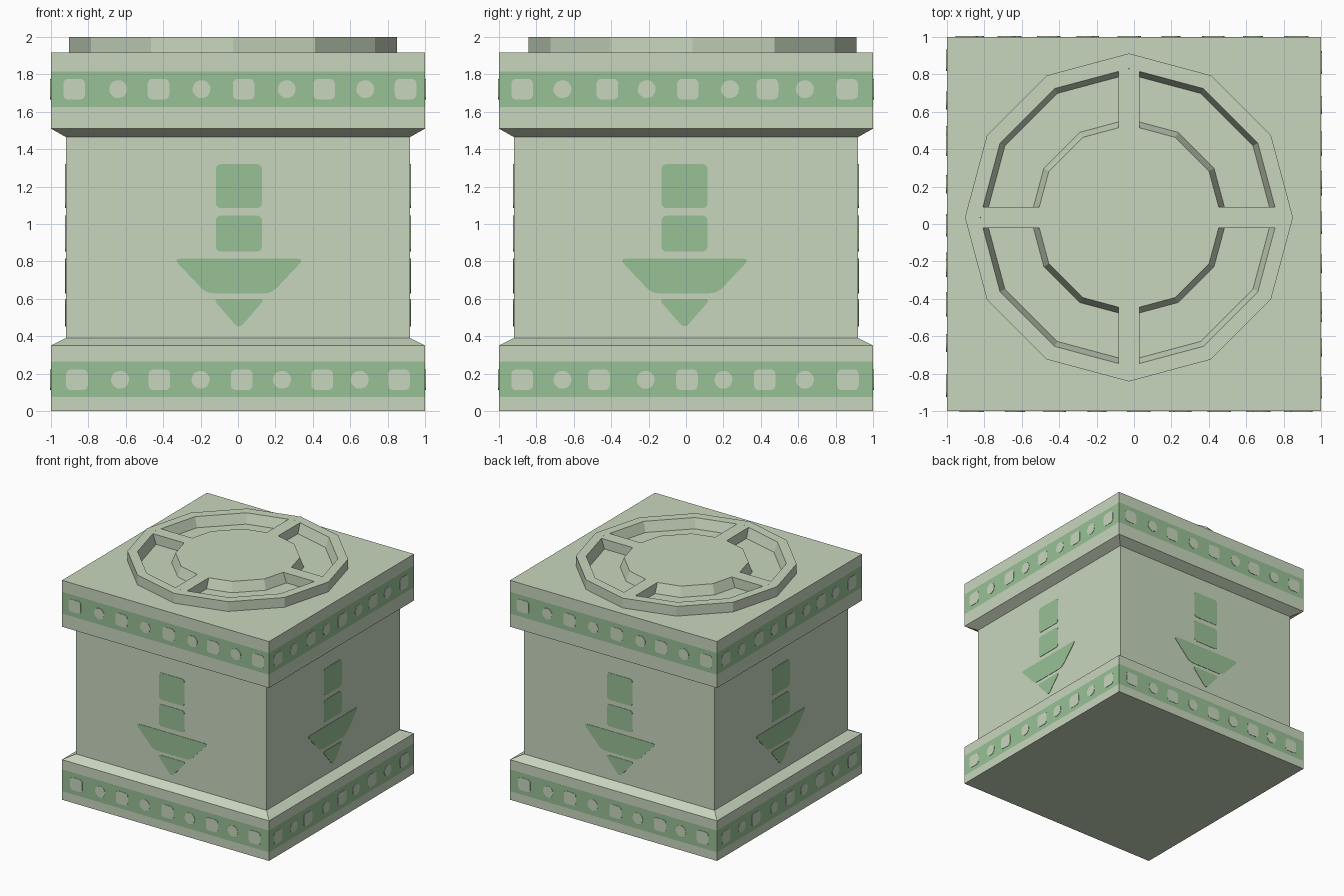
import bpy, bmesh, math
from mathutils import Vector, Matrix

if "Cube" in bpy.data.objects:
    bpy.data.objects.remove(bpy.data.objects["Cube"])


def srgb(r, g, b):
    def lin(c):
        c /= 255
        return c / 12.92 if c <= 0.04045 else ((c + 0.055) / 1.055) ** 2.4
    return (lin(r), lin(g), lin(b), 1)


def material(name, colour):
    m = bpy.data.materials.new(name)
    m.diffuse_color = colour
    m.use_nodes = True
    m.node_tree.nodes["Principled BSDF"].inputs["Base Color"].default_value = m.diffuse_color
    return m


STONE = material("pale_sage_stone", srgb(200, 214, 190))
GREEN = material("leaf_green_paint", srgb(153, 193, 150))


def finish(bm, name, *mats):
    bmesh.ops.recalc_face_normals(bm, faces=bm.faces)
    me = bpy.data.meshes.new(name)
    bm.to_mesh(me)
    bm.free()
    for m in mats:
        me.materials.append(m)
    ob = bpy.data.objects.new(name, me)
    bpy.context.collection.objects.link(ob)
    return ob


def lathe(profile, sides, phase=0.0, centre=(0, 0), hoop=False):
    """Turn (radius, z) points round a vertical axis; a hoop closes on itself, else it is capped."""
    bm = bmesh.new()
    angles = [phase + math.tau * i / sides for i in range(sides)]
    rings = [[bm.verts.new((centre[0] + r * math.cos(a), centre[1] + r * math.sin(a), z))
              for a in angles] for r, z in profile]
    pairs = list(zip(rings, rings[1:]))
    if hoop:
        pairs.append((rings[-1], rings[0]))
    else:
        bm.faces.new(rings[0])
        bm.faces.new(rings[-1])
    for a, b in pairs:
        for i in range(sides):
            j = (i + 1) % sides
            bm.faces.new((a[i], a[j], b[j], b[i]))
    return bm


def rounded(points, cut, steps=4):
    """Round the corners of a polygon, starting each curve 'cut' away from the corner."""
    pts = [Vector(p) for p in points]
    out = []
    for i, p in enumerate(pts):
        a = p + (pts[i - 1] - p).normalized() * cut
        b = p + (pts[(i + 1) % len(pts)] - p).normalized() * cut
        for s in range(steps + 1):
            t = s / steps
            out.append(a * (1 - t) ** 2 + p * 2 * t * (1 - t) + b * t * t)
    return out


def box_outline(u0, u1, v0, v1):
    return [(u0, v0), (u1, v0), (u1, v1), (u0, v1)]


def plate(bm, outline, side, depth, proud=0.003):
    """Thin painted plate on wall 'side' (0 front, 1 right, 2 back, 3 left)."""
    rot = Matrix.Rotation(side * math.pi / 2, 3, 'Z')
    back, front = [[bm.verts.new(rot @ Vector((p.x, -d, p.y))) for p in outline]
                   for d in (depth - proud, depth + proud)]
    bm.faces.new(back)
    bm.faces.new(front)
    n = len(outline)
    for i in range(n):
        j = (i + 1) % n
        bm.faces.new((back[i], back[j], front[j], front[i]))


# Square body with plinth, waist and cornice; bands are coloured by height
BANDS = [(0.075, 0.265), (1.625, 1.815)]
half_profile = [(1, 0), (1, BANDS[0][0]), (1, BANDS[0][1]), (1, 0.35), (0.92, 0.39),
                (0.92, 1.465), (1, 1.51), (1, BANDS[1][0]), (1, BANDS[1][1]), (1, 1.915)]
body = lathe([(h * math.sqrt(2), z) for h, z in half_profile], 4, math.pi / 4)
for f in body.faces:
    z = f.calc_center_median().z
    if len({round(v.co.z, 3) for v in f.verts}) > 1 and any(lo < z < hi for lo, hi in BANDS):
        f.material_index = 1
finish(body, "block_body", STONE, GREEN)

# Pale squares and dots along both bands (front/back rows, then right/left rows)
ROWS = [
    [(0.168, (-0.86, -0.42, 0.02, 0.45, 0.86), (-0.63, -0.20, 0.235, 0.65)),
     (1.72, (-0.875, -0.425, 0.03, 0.46, 0.895), (-0.64, -0.195, 0.26, 0.68))],
    [(0.168, (-0.875, -0.465, 0.005, 0.42, 0.865), (-0.66, -0.215, 0.20, 0.635)),
     (1.72, (-0.875, -0.42, 0.01, 0.435, 0.86), (-0.66, -0.21, 0.235, 0.635))],
]
squares, dots = bmesh.new(), bmesh.new()
for side in range(4):
    for z, square_us, dot_us in ROWS[side % 2]:
        for u in square_us:
            plate(squares, rounded(box_outline(u - 0.058, u + 0.058, z - 0.055, z + 0.055), 0.03),
                  side, 1.0)
        for u in dot_us:
            hexagon = [(u + 0.054 * math.cos(math.tau * i / 6 + 0.26),
                        z + 0.054 * math.sin(math.tau * i / 6 + 0.26)) for i in range(6)]
            plate(dots, rounded(hexagon, 0.022), side, 1.0)
finish(squares, "band_squares", STONE)
finish(dots, "band_dots", STONE)

# Downward arrow painted on every wall
arrows = bmesh.new()
for side in range(4):
    u = (0.005, -0.008)[side % 2]
    shapes = [
        (box_outline(u - 0.123, u + 0.123, 1.085, 1.32), 0.03),
        (box_outline(u - 0.123, u + 0.123, 0.853, 1.045), 0.03),
        ([(u - 0.35, 0.815), (u - 0.175, 0.63), (u + 0.175, 0.63), (u + 0.35, 0.815)], 0.04),
        ([(u - 0.14, 0.60), (u, 0.44), (u + 0.14, 0.60)], 0.035),
    ]
    for outline, cut in shapes:
        plate(arrows, rounded(outline, cut), side, 0.92)
finish(arrows, "wall_arrows", GREEN)

# Twelve-sided rim and hub on the lid, slightly off centre
CX, CY = -0.027, 0.035
finish(lathe([(0.876, 1.90), (0.876, 2.0), (0.795, 2.0), (0.765, 1.915), (0.765, 1.90)],
             12, 0, (CX, CY), hoop=True), "lid_rim", STONE)
finish(lathe([(0.525, 1.90), (0.525, 1.915), (0.494, 2.0)], 12, 0, (CX, CY)), "lid_hub", STONE)

# Four spokes joining hub and rim
spokes = bmesh.new()
for k in range(4):
    m = (Matrix.Translation((CX, CY, 1.95)) @ Matrix.Rotation(k * math.pi / 2, 4, 'Z')
         @ Matrix.Translation((0.635, 0, 0)) @ Matrix.Diagonal((0.315, 0.112, 0.10, 1)))
    bmesh.ops.create_cube(spokes, size=1, matrix=m)
finish(spokes, "lid_spokes", STONE)
